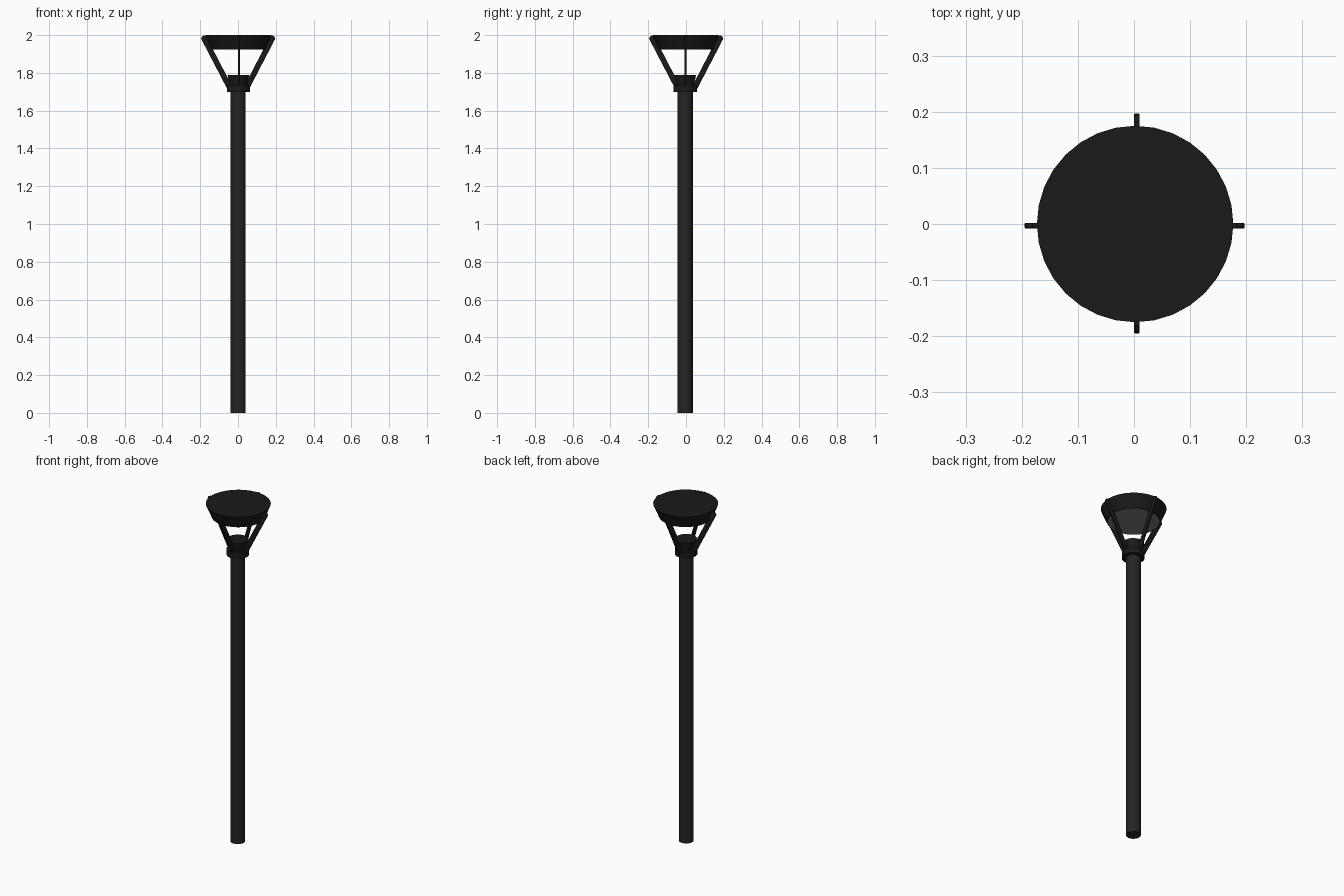
import bpy, bmesh
from math import sin, cos, pi, radians
from mathutils import Matrix

if "Cube" in bpy.data.objects:
    bpy.data.objects.remove(bpy.data.objects["Cube"])


def material(name, v):
    m = bpy.data.materials.new(name)
    m.diffuse_color = (v, v, v, 1)
    m.use_nodes = True
    m.node_tree.nodes["Principled BSDF"].inputs["Base Color"].default_value = m.diffuse_color
    return m


POLE = material("pole_black", 0.018)
HEAD = material("head_black", 0.010)
GLASS = material("diffuser_grey", 0.2)


def finish(name, bm, mat, loc=(0, 0, 0)):
    bmesh.ops.recalc_face_normals(bm, faces=bm.faces)
    me = bpy.data.meshes.new(name)
    bm.to_mesh(me)
    bm.free()
    me.materials.append(mat)
    ob = bpy.data.objects.new(name, me)
    ob.location = loc
    bpy.context.collection.objects.link(ob)
    bpy.ops.object.select_all(action='DESELECT')
    ob.select_set(True)
    bpy.context.view_layer.objects.active = ob
    bpy.ops.object.shade_smooth_by_angle(angle=radians(30))
    return ob


def turned(name, profile, mat, loc=(0, 0, 0), n=32):
    """Closed solid of revolution from (radius, z) points."""
    bm = bmesh.new()
    rings = [[bm.verts.new((r * cos(2 * pi * i / n), r * sin(2 * pi * i / n), z))
              for i in range(n)] for r, z in profile]
    for a, b in zip(rings, rings[1:]):
        for i in range(n):
            j = (i + 1) % n
            bm.faces.new((a[i], a[j], b[j], b[i]))
    bm.faces.new(rings[0])
    bm.faces.new(rings[-1])
    return finish(name, bm, mat, loc)


def rib(name, angle, loc):
    """Slanted flat strut with softened edges, pointing along the angle."""
    outline = [(0.025, 1.715), (0.058, 1.715), (0.196, 1.98),
               (0.192, 1.992), (0.182, 1.998), (0.170, 1.995)]
    t = 0.005
    bm = bmesh.new()
    face = bm.faces.new([bm.verts.new((x, -t, z)) for x, z in outline])
    ext = bmesh.ops.extrude_face_region(bm, geom=[face])
    moved = [v for v in ext["geom"] if isinstance(v, bmesh.types.BMVert)]
    bmesh.ops.translate(bm, verts=moved, vec=(0, 2 * t, 0))
    # round the long edges of the strut
    edges = [e for e in bm.edges if abs(e.verts[0].co.y - e.verts[1].co.y) < 1e-6]
    bmesh.ops.bevel(bm, geom=edges, offset=0.002, segments=2, profile=0.5,
                    affect='EDGES')
    bmesh.ops.rotate(bm, verts=bm.verts, cent=(0, 0, 0),
                     matrix=Matrix.Rotation(angle, 3, 'Z'))
    return finish(name, bm, HEAD, loc)


# Pole
turned("pole", [(0.04, 0), (0.04, 1.71)], POLE, (0.001, -0.004, 0))

# Collar and flared lamp cup on top of the pole
turned("lamp_base", [(0.061, 1.70), (0.061, 1.735), (0.045, 1.735),
                     (0.058, 1.79)], HEAD, (0.002, -0.004, 0))

# Tapered cap and light panel under it
turned("cap", [(0.143, 1.925), (0.175, 2.0)], HEAD, (0.002, 0, 0))
turned("light_panel", [(0.138, 1.923), (0.138, 1.927)], GLASS, (0.002, 0, 0))

# Four struts
for i, side in enumerate(("right", "back", "left", "front")):
    offset = (0.001, -0.003, 0) if i % 2 == 0 else (0.005, 0.001, 0)
    rib(side + "_strut", i * pi / 2, offset)
